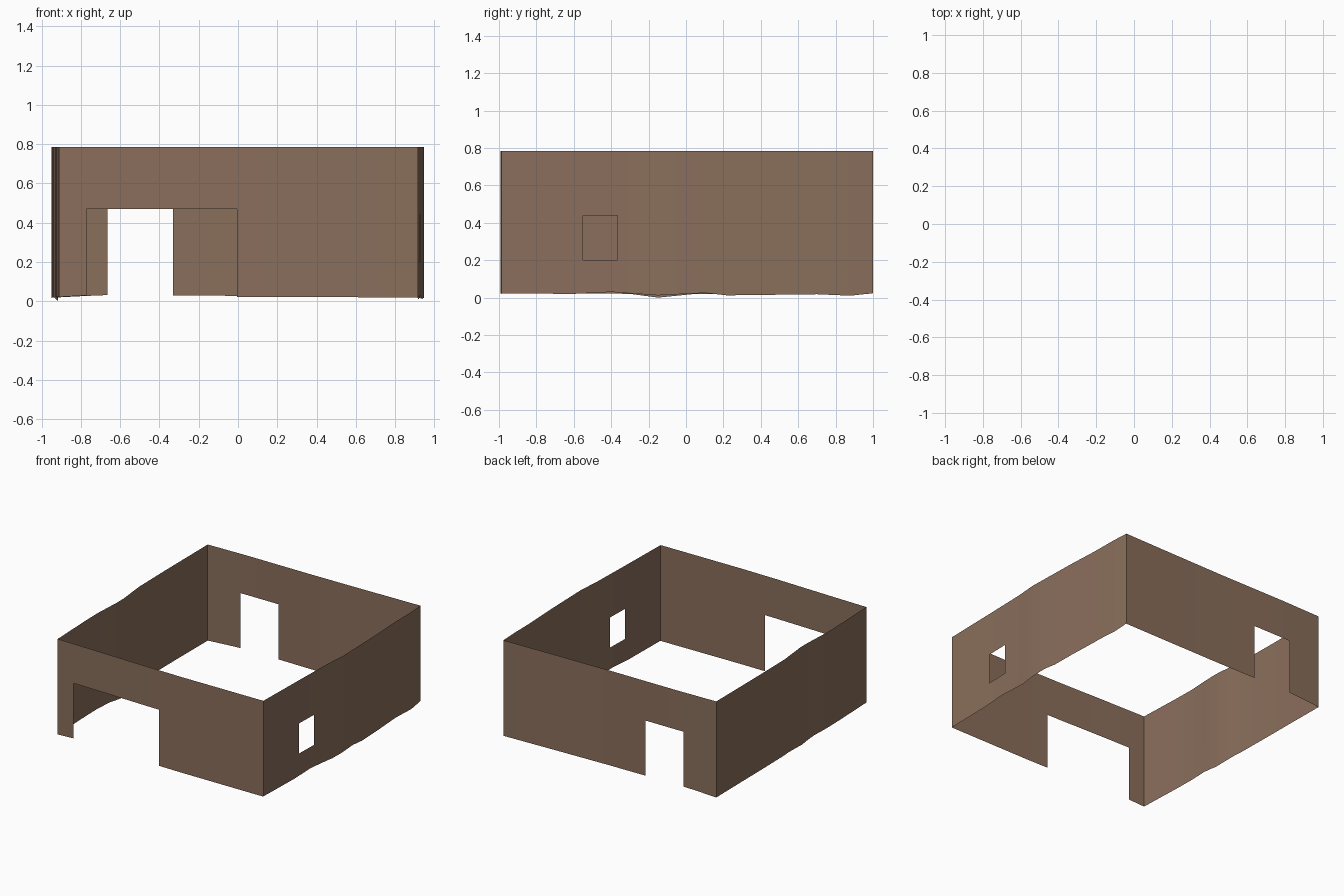
import bpy, bmesh

if "Cube" in bpy.data.objects:
    bpy.data.objects.remove(bpy.data.objects["Cube"])

TOP = 0.785

mud = bpy.data.materials.new("mud brown")
mud.diffuse_color = (0.255, 0.158, 0.106, 1)
mud.use_nodes = True
mud.node_tree.nodes["Principled BSDF"].inputs["Base Color"].default_value = mud.diffuse_color


def lerp_at(t, table):
    """Piecewise linear lookup; table rows are (t, value) in rising order."""
    if t <= table[0][0]:
        return table[0][1]
    for (a, u), (b, v) in zip(table, table[1:]):
        if t <= b:
            return u + (v - u) * (t - a) / (b - a)
    return table[-1][1]


def wall(name, axis, plan, base, opening=None, flip=False):
    """Thin wall sheet. plan: (along, across), base: (along, z),
    opening: (start, end, low z or None for a doorway, high z)."""
    along = {p[0] for p in plan} | {b[0] for b in base}
    rows = {0.25, 0.6}
    if opening:
        a0, a1, lo, hi = opening
        along = {a for a in along if min(abs(a - a0), abs(a - a1)) > 0.004}
        along |= {a0, a1}
        rows |= {hi} if lo is None else {lo, hi}
    along, rows = sorted(along), [0] + sorted(rows) + [TOP]
    bm = bmesh.new()
    grid = []
    for a in along:
        c = lerp_at(a, plan)
        col = []
        for z in rows:
            zz = lerp_at(a, base) if z == 0 else z
            col.append(bm.verts.new((a, c, zz) if axis == 'x' else (c, a, zz)))
        grid.append(col)
    for i in range(len(along) - 1):
        for j in range(len(rows) - 1):
            if opening:
                ma, mz = (along[i] + along[i + 1]) / 2, (rows[j] + rows[j + 1]) / 2
                if a0 < ma < a1 and (lo or 0) < mz < hi:
                    continue
            f = [grid[i][j], grid[i + 1][j], grid[i + 1][j + 1], grid[i][j + 1]]
            face = bm.faces.new(f[::-1] if flip else f)
            face.smooth = True
    # drop loose points inside openings
    bmesh.ops.delete(bm, geom=[v for v in bm.verts if not v.link_faces], context='VERTS')
    me = bpy.data.meshes.new(name)
    bm.to_mesh(me)
    bm.free()
    me.materials.append(mud)
    ob = bpy.data.objects.new(name, me)
    bpy.context.collection.objects.link(ob)


# front wall with the wide doorway
wall("front_wall", 'x',
     [(-0.912, -0.972), (-0.55, -0.979), (-0.1, -0.99), (0.2, -0.993), (0.915, -0.987)],
     [(-0.912, 0.022), (-0.77, 0.03), (0.0, 0.022), (0.915, 0.02)],
     (-0.77, -0.005, None, 0.47))

# back wall with the narrow doorway
wall("back_wall", 'x',
     [(-0.95, 0.975), (-0.6, 0.983), (0.0, 0.984), (0.5, 0.992), (0.912, 1.0)],
     [(-0.95, 0.018), (-0.78, 0.027), (-0.66, 0.032), (-0.33, 0.03), (0.912, 0.022)],
     (-0.665, -0.33, None, 0.47), flip=True)

# right wall with the window
wall("right_wall", 'y',
     [(-0.987, 0.915), (-0.5, 0.925), (-0.2, 0.933), (-0.03, 0.946), (0.1, 0.943),
      (0.4, 0.935), (0.65, 0.922), (0.85, 0.92), (1.0, 0.912)],
     [(-0.987, 0.022), (-0.6, 0.02), (-0.4, 0.03), (-0.15, 0.012), (0.1, 0.025),
      (0.22, 0.012), (0.7, 0.018), (0.88, 0.01), (1.0, 0.024)],
     (-0.55, -0.365, 0.2, 0.44))

# left wall, closed and slightly bowed
wall("left_wall", 'y',
     [(-0.972, -0.912), (-0.6, -0.926), (-0.45, -0.929), (-0.22, -0.917), (-0.13, -0.918),
      (0.1, -0.942), (0.4, -0.947), (0.975, -0.95)],
     [(-0.972, 0.022), (-0.45, 0.022), (-0.3, 0.02), (-0.15, 0.0), (0.05, 0.02),
      (0.6, 0.02), (0.975, 0.018)], flip=True)
